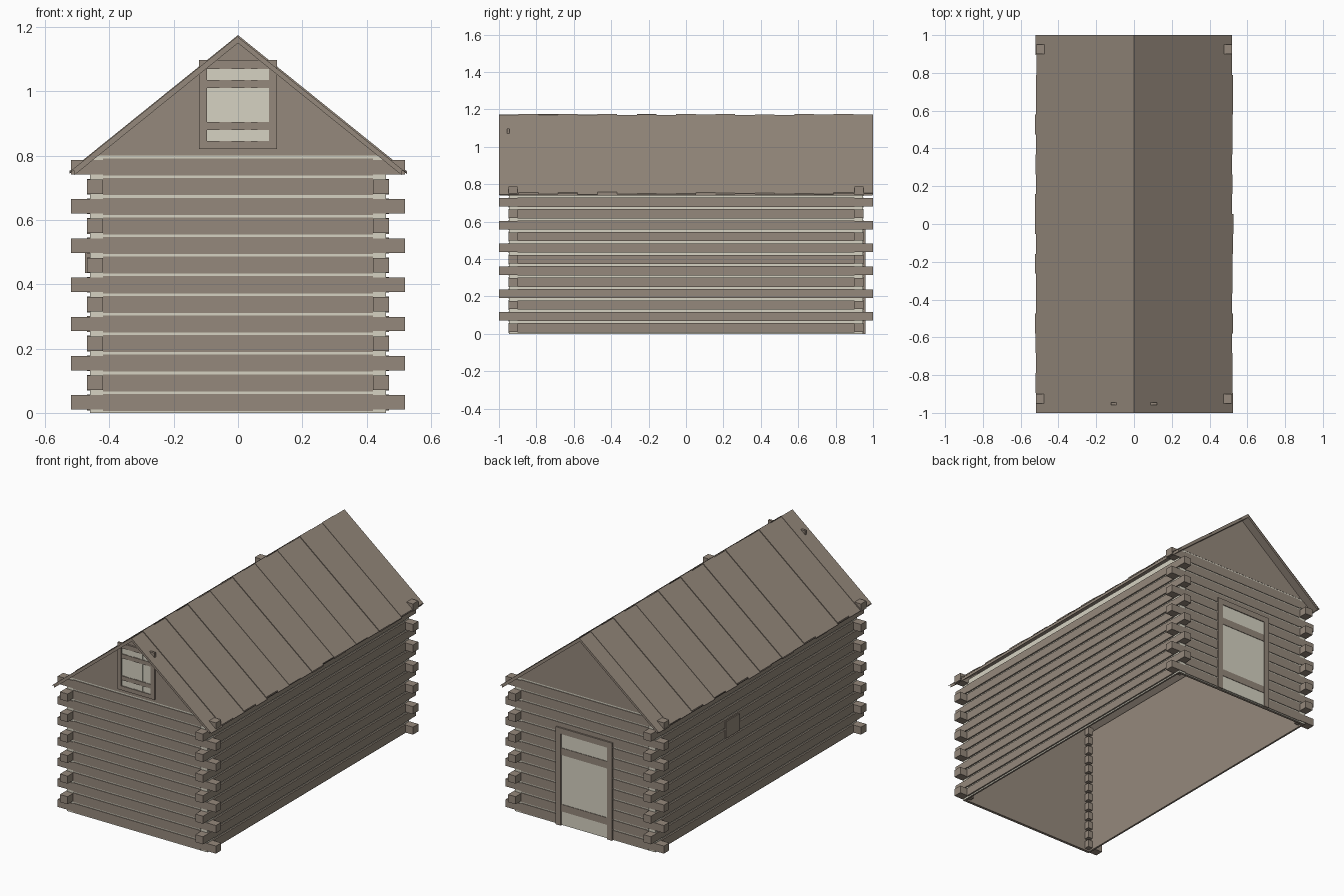
import bpy, bmesh, random
from mathutils import Vector

random.seed(4)
if "Cube" in bpy.data.objects:
    bpy.data.objects.remove(bpy.data.objects["Cube"])


def material(name, rgb):
    m = bpy.data.materials.new(name)
    m.use_nodes = True
    m.diffuse_color = (*rgb, 1)
    m.node_tree.nodes["Principled BSDF"].inputs["Base Color"].default_value = (*rgb, 1)
    return m


WOOD = material("weathered wood", (0.3, 0.248, 0.2))
PALE = material("pale plaster", (0.67, 0.645, 0.54))


def add_box(bm, x, y, z):
    """Box from three (low, high) ranges."""
    verts = bmesh.ops.create_cube(bm, size=1)["verts"]
    for v in verts:
        v.co = Vector([r[0] if c < 0 else r[1] for c, r in zip(v.co, (x, y, z))])


def add_prism(bm, profile, y0, y1):
    """Extrude an (x, z) profile along y."""
    face = bm.faces.new([bm.verts.new((x, y0, z)) for x, z in profile])
    new = bmesh.ops.extrude_face_region(bm, geom=[face])["geom"]
    for v in new:
        if isinstance(v, bmesh.types.BMVert):
            v.co.y = y1


def finish(name, bm, *mats):
    bmesh.ops.recalc_face_normals(bm, faces=bm.faces)
    mesh = bpy.data.meshes.new(name)
    bm.to_mesh(mesh)
    bm.free()
    for m in mats:
        mesh.materials.append(m)
    obj = bpy.data.objects.new(name, mesh)
    bpy.context.collection.objects.link(obj)
    return obj


def boxes(name, mat, items):
    bm = bmesh.new()
    for item in items:
        add_box(bm, *item)
    return finish(name, bm, mat)


def span(a, b, side=1):
    return tuple(sorted((a * side, b * side)))


ROWS, PITCH, FIRST = 13, 0.061, 0.0325
WX, WY = 0.47, 0.95          # outer faces of the log walls
CX, CY = 0.461, 0.946        # outer faces of the plaster between logs
SLOPE, APEX = 0.806, 1.175
SIDES = (-1, 1)

# Plastered core walls, open below, with wooden inner faces
bm = bmesh.new()
for s in SIDES:
    add_box(bm, span(0.45, CX, s), (-CY, CY), (0, 0.765))
    add_box(bm, (-0.45, 0.45), span(0.93, CY, s), (0, 0.8))
bmesh.ops.recalc_face_normals(bm, faces=bm.faces)
for f in bm.faces:
    c = f.calc_center_median()
    outward = f.normal.x * c.x + f.normal.y * c.y
    f.material_index = 0 if outward > 0.1 else 1
finish("core_walls", bm, PALE, WOOD)

# Stacked logs on the four walls and crossing log ends at the corners
side_logs, end_logs, corners = [], [], []
for i in range(ROWS):
    mid = FIRST + PITCH * i
    reach_x, reach_y = (0.52, WY) if i % 2 == 0 else (WX, 1.0)
    for s in SIDES:
        if i < ROWS - 1:
            side_logs.append((span(0.455, WX, s), (-0.9, 0.9), (mid - 0.0245, mid + 0.0245)))
        end_logs.append(((-0.42, 0.42), span(0.935, WY, s), (mid - 0.0265, mid + 0.0265)))
        for t in SIDES:
            corners.append((span(0.42, reach_x, s), span(0.9, reach_y, t),
                            (mid - 0.0225, mid + 0.0225)))
boxes("side_wall_logs", WOOD, side_logs)
boxes("end_wall_logs", WOOD, end_logs)
boxes("corner_log_ends", WOOD, corners)

# Gable panels
for name, s in (("front_gable", -1), ("back_gable", 1)):
    bm = bmesh.new()
    add_prism(bm, [(-0.44, 0.8), (0.44, 0.8), (0, 0.8 + 0.44 * SLOPE)], 0.93 * s, 0.947 * s)
    finish(name, bm, WOOD)


def roof_profile(side, top, thick, reach):
    low = top - SLOPE * reach
    return [(0, top), (side * reach, low), (side * reach, low - thick), (0, top - thick)]


# Roof deck and planks of slightly uneven height and length
bm = bmesh.new()
for s in SIDES:
    add_prism(bm, roof_profile(s, APEX - 0.007, 0.018, 0.51), -0.998, 0.998)
finish("roof_deck", bm, WOOD)

PLANKS = 19
bm = bmesh.new()
for s in SIDES:
    lift = 0
    for i in range(PLANKS):
        y0 = -1 + 2 * i / PLANKS
        lift = random.choice([h for h in (0, 0.003, 0.006) if h != lift])
        add_prism(bm, roof_profile(s, APEX - lift, 0.009 - lift, random.uniform(0.517, 0.526)),
                  y0, y0 + 2 / PLANKS)
finish("roof_planks", bm, WOOD)

# Loft shutter in the front gable
boxes("loft_window_frame", WOOD,
      [(span(0.097, 0.122, s), (-0.958, -0.945), (0.82, 1.098)) for s in SIDES]
      + [((-0.097, 0.097), (-0.958, -0.945), z) for z in ((0.82, 0.845), (1.07, 1.098))])
cuts = [-0.097, -0.058, -0.02, 0.02, 0.04, 0.06, 0.097]
boxes("loft_shutter_boards", PALE,
      [((a, b), (-0.951 - 0.003 * (i % 2), -0.945), (0.845, 1.07))
       for i, (a, b) in enumerate(zip(cuts, cuts[1:]))])
boxes("loft_shutter_battens", WOOD,
      [((-0.097, 0.097), (-0.957, -0.95), (z, z + 0.025)) for z in (0.88, 1.01)])

# Plank door in the back wall
boxes("door_frame", WOOD,
      [(span(0.152, 0.185, s), (0.94, 0.959), (0, 0.58)) for s in SIDES]
      + [((-0.152, 0.152), (0.94, 0.959), (0.545, 0.58))])
boxes("door_panel", PALE, [((-0.152, 0.152), (0.945, 0.954), (0.004, 0.545))])
boxes("door_battens", WOOD,
      [((-0.152, 0.152), (0.95, 0.957), (z, z + 0.042)) for z in (0.085, 0.42)])

# Small hatch in the side wall
boxes("side_hatch", WOOD, [((-0.476, -0.455), (0.175, 0.305), (0.435, 0.535))])
